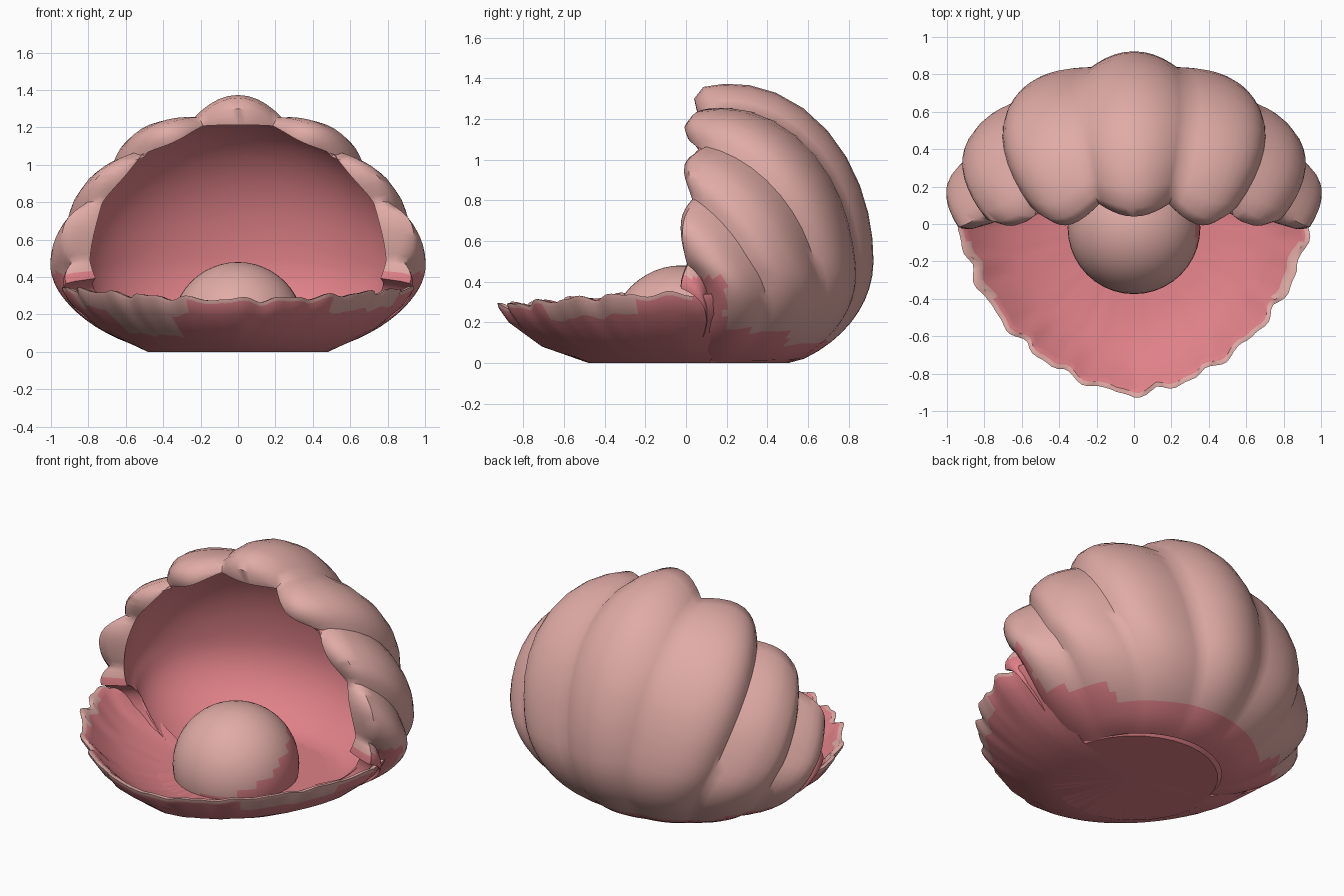
import bpy, bmesh, math
from mathutils import Vector

if "Cube" in bpy.data.objects:
    bpy.data.objects.remove(bpy.data.objects["Cube"])

def material(name, col):
    m = bpy.data.materials.new(name)
    m.diffuse_color = (*col, 1)
    m.use_nodes = True
    m.node_tree.nodes["Principled BSDF"].inputs["Base Color"].default_value = m.diffuse_color
    return m

MATS = [material("shell_tan", (0.75, 0.41, 0.38)), material("inner_pink", (0.74, 0.22, 0.245))]

def finish(name, bm, angle=40):
    bmesh.ops.remove_doubles(bm, verts=bm.verts, dist=0.0005)
    bmesh.ops.recalc_face_normals(bm, faces=bm.faces)
    me = bpy.data.meshes.new(name)
    bm.to_mesh(me)
    bm.free()
    for m in MATS:
        me.materials.append(m)
    ob = bpy.data.objects.new(name, me)
    bpy.context.collection.objects.link(ob)
    bpy.ops.object.select_all(action='DESELECT')
    ob.select_set(True)
    bpy.context.view_layer.objects.active = ob
    bpy.ops.object.shade_smooth_by_angle(angle=math.radians(angle))

def skin(name, columns, params, rule, angle):
    """Join columns of points into a shell; each column runs outside, lip, inside."""
    bm = bmesh.new()
    cols = [[bm.verts.new(p) for p in c] for c in columns]
    n = len(cols[0])
    for k in range(len(cols) - 1):
        for i in range(n - 1):
            f = bm.faces.new((cols[k][i], cols[k + 1][i], cols[k + 1][i + 1], cols[k][i + 1]))
            f.material_index = rule(i, (params[k] + params[k + 1]) / 2, f.calc_center_median())
    for c in (cols[0], cols[-1]):          # close both ends
        for i in range(n // 2 - 1):
            f = bm.faces.new((c[i], c[i + 1], c[n - 2 - i], c[n - 1 - i]))
            f.material_index = 1
    finish(name, bm, angle)

def lobe(a, period):
    return abs(math.cos(math.pi * a / period))

# Upper shell: ribs fan from the foot over the back to the front rim
ROWS, PERIOD = 20, 26
CENTRE = Vector((0, 0.22, 0.5))

def on_shell(deg, s, ribs, floor, k=1):
    a = math.radians(deg)
    c, w = math.cos(a), lobe(deg, PERIOD)
    h = Vector((0.47 * math.sin(a), -0.31 + 0.71 * max(c, 0), -0.893))
    m = Vector((math.sin(a), 0.02 + 1.35 * max(c, 0), 0.3 * c - 0.3))
    r = Vector((math.sin(a), -0.39 + 0.11 * math.exp(-(deg / 15) ** 2) + 0.15 * (1 - w) * max(c, 0.2), c))
    d = (h * (1 - s) ** 2 + m * 2 * s * (1 - s) + r * s * s).normalized()
    t = min(1, s * 1.8)
    if ribs:
        body = 0.95 + 0.055 * math.exp(-(deg / 14) ** 2) + 0.07 * min(1, max(0, (abs(deg) - 52) / 22))
        k *= 1 + t * (body - 1 - 0.075 * (1 - w))
    else:
        k *= 0.95 - 0.1 * t
    p = CENTRE + Vector((d.x * 0.99, d.y * 0.7, d.z * (0.87 if d.z > 0 else 0.56))) * k
    p.z = max(p.z, floor)
    return p

angles = [-104 + 208 * i / 80 for i in range(81)]
cols = []
for deg in angles:
    c = [on_shell(deg, i / ROWS * 0.97, True, 0) for i in range(ROWS + 1)]
    c += [on_shell(deg, 1, True, 0, 0.95), on_shell(deg, 1, False, 0.06)]
    c += [on_shell(deg, i / ROWS * 0.97, False, 0.06) for i in range(ROWS, -1, -1)]
    cols.append(c)

def upper_colour(i, deg, p):
    if i > ROWS + 1:
        return 1
    low = 0.16 if p.y < 0.5 else 0.09
    return 1 if p.z < low or (p.y < 0.19 and p.z < 0.42) else 0

skin("upper_shell", cols, angles, upper_colour, 50)

# Lower shell: shallow pleated bowl at the front
PROFILE = [(0, 0), (0.48, 0), (0.7, 0.075), (0.86, 0.19), (0.91, 0.26), (0.915, 0.28),
           (0.89, 0.28), (0.86, 0.255), (0.79, 0.18), (0.66, 0.11), (0.45, 0.06), (0, 0.06)]
thetas = [-104 + 208 * i / 104 for i in range(105)]
cols = []
for deg in thetas:
    a = math.radians(deg)
    wave = lobe(deg, 17) - 0.6 + 0.25 * math.sin(deg * 0.61)
    side = math.sin(a) ** 2
    c = []
    for r, z in PROFILE:
        t = min(1, max(0, (r - 0.45) / 0.3))
        rr = r + t * (0.03 * wave - 0.055 * abs(math.sin(2 * a)) + 0.02 * side)
        zz = z + (min(t, r) ** 2 * (0.07 * side + 0.03 * wave) if z > 0 else 0)
        c.append((rr * math.sin(a), -rr * math.cos(a), zz))
    cols.append(c)

def lower_colour(i, deg, p):
    d = abs(deg)
    if i == 5 or (i == 4 and d < 92):
        return 0
    if i == 3 and (-78 < deg < -18 or 36 < deg < 74):
        return 0
    if i == 2 and -60 < deg < -26:
        return 0
    if i == 6 and 62 < d < 84:
        return 0
    return 1

skin("lower_shell", cols, thetas, lower_colour, 40)

# Flat foot under both shells
bm = bmesh.new()
bmesh.ops.create_cone(bm, cap_ends=True, segments=32, radius1=0.47, radius2=0.53, depth=0.06)
for v in bm.verts:
    v.co.z += 0.03
for f in bm.faces:
    f.material_index = 1
finish("shell_foot", bm)

# Pearl resting in the shell, cut flat underneath, pink low down at the back and right
bm = bmesh.new()
bmesh.ops.create_uvsphere(bm, u_segments=40, v_segments=24, radius=0.355)
for v in bm.verts:
    v.co += Vector((0, -0.02, 0.125))
bmesh.ops.bisect_plane(bm, geom=bm.verts[:] + bm.edges[:] + bm.faces[:], plane_co=(0, 0, 0.03),
                       plane_no=(0, 0, 1), clear_inner=True)
bmesh.ops.holes_fill(bm, edges=[e for e in bm.edges if e.is_boundary])
for f in bm.faces:
    p = f.calc_center_median()
    low = p.z - 0.125 < 0.02 + 0.55 * (p.y + 0.22)
    f.material_index = 1 if low and (p.x > 0 or p.y > 0.05) else 0
finish("pearl", bm)
